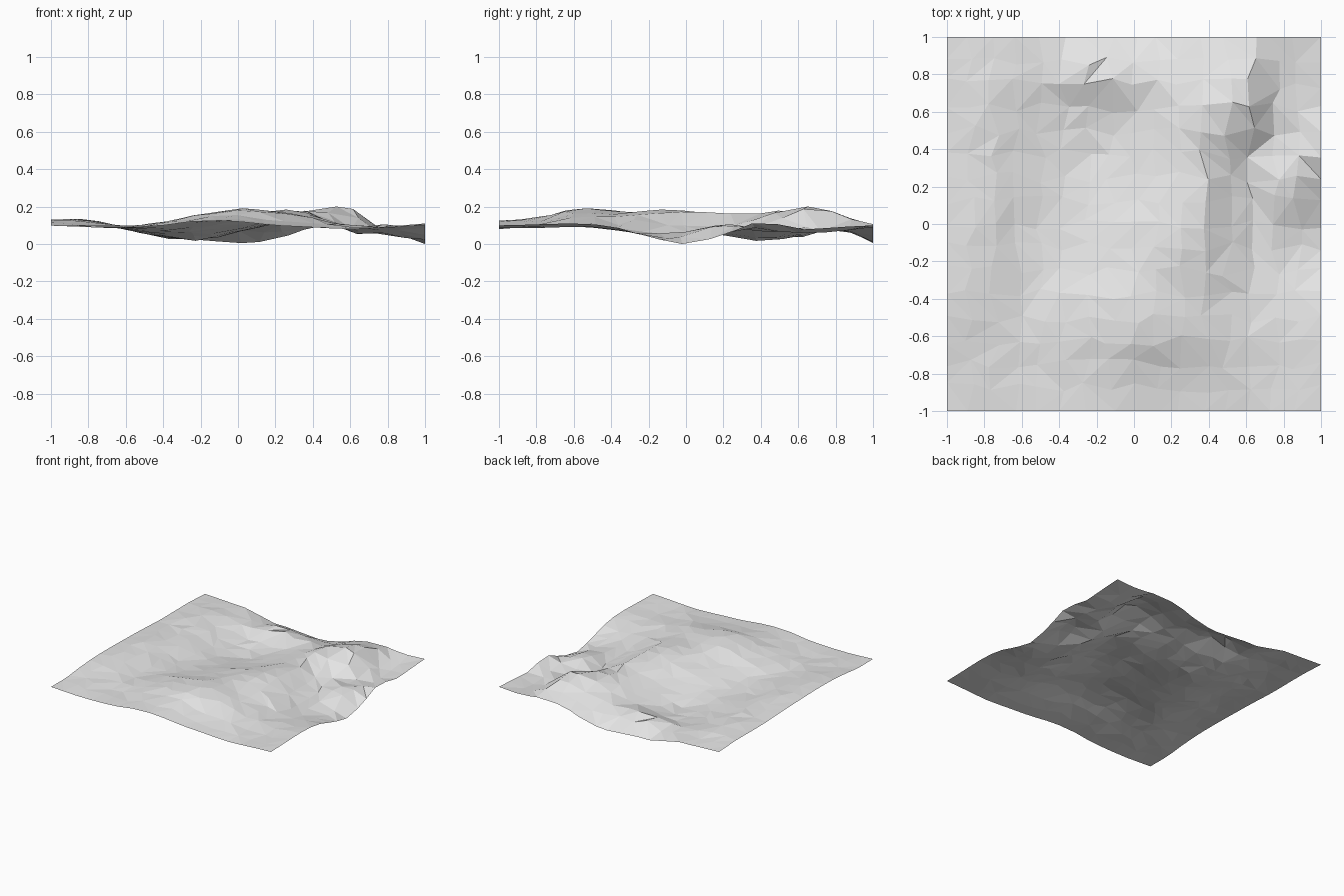
import bpy, bmesh, math, random

if "Cube" in bpy.data.objects:
    bpy.data.objects.remove(bpy.data.objects["Cube"])

random.seed(4)

# Survey heights in hundredths: rows from back (y=1) to front (y=-1), columns x=-1..1
SURVEY = [
    (11, 10, 9, 4, 3.5, 1.5, 3.5, 10, 12, 10, 11),
    (12, 12, 10, 9, 12, 11, 10, 15, 18, 8, 10),
    (12, 13, 9, 5, 5, 8, 12, 20, 20, 7, 9),
    (12, 13, 9, 5, 3, 8, 13, 18, 11, 7, 13),
    (13, 13.5, 9, 6, 6, 10, 15, 17, 7, 12, 6),
    (13.5, 14, 9, 7, 9, 14, 18, 18, 7, 8, 1),
    (14, 14, 9.5, 9, 12, 16, 19, 17, 8, 6, 5),
    (14, 13.5, 10, 12, 16, 19, 18, 15, 10, 9, 10.5),
    (13, 12, 10.5, 13, 17, 19.5, 18, 15, 11, 10, 12),
    (11, 11, 10, 11.5, 14, 14.5, 13, 12, 10, 10, 11.5),
    (11, 10, 10, 11, 13.5, 13, 11, 10, 9, 10, 11),
]


def cubic(p, t):
    a, b, c, d = p
    return b + 0.5 * t * (c - a + t * (2 * a - 5 * b + 4 * c - d + t * (3 * (b - c) + d - a)))


def height(x, y):
    u, v = (x + 1) * 5, (1 - y) * 5
    i, j = min(int(u), 9), min(int(v), 9)
    clamp = lambda k: max(0, min(10, k))
    rows = [cubic([SURVEY[clamp(j + n)][clamp(i + m)] for m in range(-1, 3)], u - i)
            for n in range(-1, 3)]
    return cubic(rows, v - j) / 100


# Terrain sheet: jittered grid, irregularly triangulated
N = 16
bm = bmesh.new()
grid = []
for r in range(N + 1):
    row = []
    for c in range(N + 1):
        x, y = -1 + 2 * c / N, -1 + 2 * r / N
        if 0 < c < N:
            x += random.uniform(-0.03, 0.03)
        if 0 < r < N:
            y += random.uniform(-0.03, 0.03)
        z = height(x, y)
        if 0 < c < N and 0 < r < N:
            z += random.uniform(-0.004, 0.004)
        row.append(bm.verts.new((x, y, z)))
    grid.append(row)
for r in range(N):
    for c in range(N):
        a, b, d, e = grid[r][c], grid[r][c + 1], grid[r + 1][c + 1], grid[r + 1][c]
        if random.random() < 0.5:
            bm.faces.new((a, b, d))
            bm.faces.new((a, d, e))
        else:
            bm.faces.new((a, b, e))
            bm.faces.new((b, d, e))

# Rest the lowest point on the floor
low = min(v.co.z for v in bm.verts)
for v in bm.verts:
    v.co.z -= low

mesh = bpy.data.meshes.new("terrain")
bm.to_mesh(mesh)
bm.free()
terrain = bpy.data.objects.new("terrain", mesh)
bpy.context.collection.objects.link(terrain)

mat = bpy.data.materials.new("pale_grey")
mat.diffuse_color = (0.8, 0.8, 0.8, 1)
mat.use_nodes = True
mat.node_tree.nodes["Principled BSDF"].inputs["Base Color"].default_value = mat.diffuse_color
mesh.materials.append(mat)
